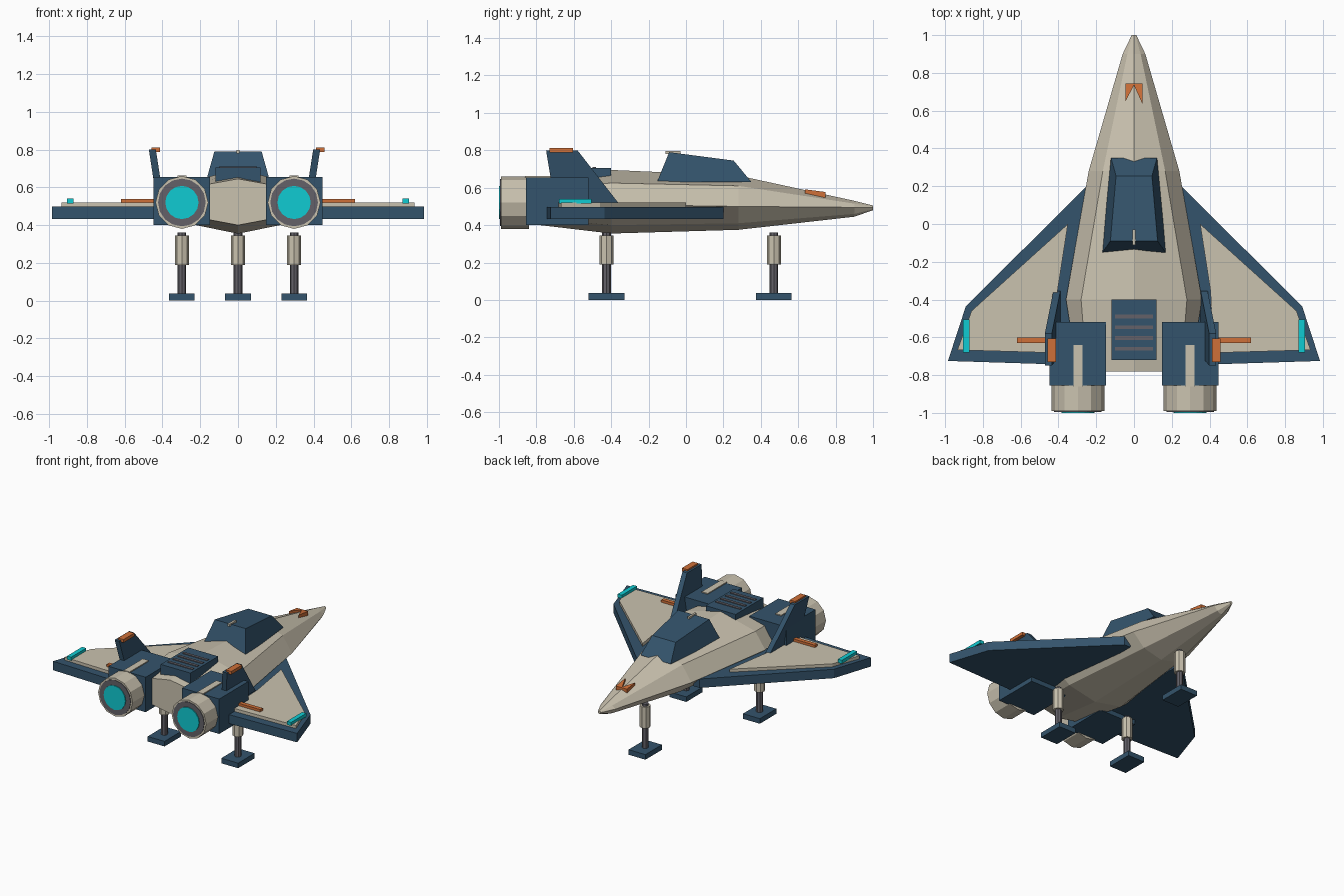
import bpy, bmesh, math
from mathutils import Vector, Matrix

old = bpy.data.objects.get("Cube")
if old:
    bpy.data.objects.remove(old, do_unlink=True)


def material(name, rgb):
    m = bpy.data.materials.new(name)
    m.use_nodes = True
    m.diffuse_color = (*rgb, 1)
    m.node_tree.nodes["Principled BSDF"].inputs["Base Color"].default_value = (*rgb, 1)
    return m


CREAM = material("cream hull", (0.59, 0.54, 0.43))
NAVY = material("navy panel", (0.034, 0.088, 0.15))
TEAL = material("teal glow", (0.005, 0.60, 0.65))
ORANGE = material("orange marking", (0.62, 0.16, 0.04))
GREY = material("dark grey metal", (0.125, 0.12, 0.14))


def finish(name, bm, mat):
    bmesh.ops.recalc_face_normals(bm, faces=bm.faces)
    me = bpy.data.meshes.new(name)
    bm.to_mesh(me)
    bm.free()
    me.materials.append(mat)
    ob = bpy.data.objects.new(name, me)
    bpy.context.collection.objects.link(ob)
    return ob


def loft(name, rings, mat):
    """Skin a list of equal-length point rings and cap both ends."""
    bm = bmesh.new()
    rows = [[bm.verts.new(p) for p in ring] for ring in rings]
    n = len(rows[0])
    for a, b in zip(rows, rows[1:]):
        for i in range(n):
            j = (i + 1) % n
            bm.faces.new((a[i], a[j], b[j], b[i]))
    bm.faces.new(rows[0])
    bm.faces.new(rows[-1])
    return finish(name, bm, mat)


def box(name, x, y, z, mat):
    corners = [(x[0], y[0]), (x[1], y[0]), (x[1], y[1]), (x[0], y[1])]
    return slab(name, corners, z, mat)


def slab(name, outline, z, mat):
    return loft(name, [[(px, py, h) for px, py in outline] for h in z], mat)


def tube(name, centre, radius, length, mat, sides=12, axis="Z"):
    bm = bmesh.new()
    bmesh.ops.create_cone(bm, cap_ends=True, segments=sides, radius1=radius,
                          radius2=radius, depth=length)
    turn = Matrix.Rotation(math.pi / 2, 4, "X") if axis == "Y" else Matrix()
    bm.transform(Matrix.Translation(centre) @ turn)
    return finish(name, bm, mat)


# Fuselage: y, half width, mid z, shoulder half width, shoulder z, top, chine z, bottom
stations = [
    (-0.78, 0.30, 0.51, 0.25, 0.60, 0.645, 0.435, 0.40),
    (-0.40, 0.36, 0.51, 0.28, 0.625, 0.695, 0.40, 0.355),
    (0.28, 0.24, 0.50, 0.165, 0.61, 0.665, 0.41, 0.375),
    (0.90, 0.06, 0.495, 0.035, 0.515, 0.53, 0.46, 0.445),
    (1.00, 0.012, 0.495, 0.008, 0.50, 0.505, 0.485, 0.48),
]
rings = []
for y, w, zm, s, zs, top, zl, bottom in stations:
    half = [(s, zs), (w, zm), (0.62 * w, zl)]
    ring = [(0, top)] + half + [(0, bottom)] + [(-a, b) for a, b in reversed(half)]
    rings.append([(a, y, b) for a, b in ring])
loft("fuselage", rings, CREAM)

# Canopy with its aerial
loft("canopy", [
    [(-0.17, -0.155, 0.63), (0.17, -0.155, 0.63), (0.122, 0.35, 0.63), (-0.122, 0.35, 0.63)],
    [(-0.125, -0.09, 0.79), (0.125, -0.09, 0.79), (0.095, 0.255, 0.745), (-0.095, 0.255, 0.745)],
], NAVY)
box("canopy_aerial", (-0.008, 0.008), (-0.11, -0.03), (0.78, 0.797), CREAM)

# Nose marking
tail = [(-0.045, 0.65), (-0.045, 0.745), (0.045, 0.745), (0.045, 0.635), (0, 0.735)]
loft("nose_marking", [[(x, y, base + 0.13 * (0.7 - y)) for x, y in tail]
                      for base in (0.55, 0.583)], ORANGE)

# Rear vent block with louvres
box("vent_block", (-0.12, 0.12), (-0.72, -0.40), (0.60, 0.705), NAVY)
for i in range(4):
    y = -0.49 - 0.057 * i
    box(f"vent_louvre_{i + 1}", (-0.1, 0.1), (y - 0.01, y + 0.01), (0.70, 0.710), GREY)


def leg(name, x, y):
    box(name + "_foot", (x - 0.068, x + 0.068), (y - 0.095, y + 0.095), (0, 0.037), NAVY)
    tube(name + "_strut", (x, y, 0.195), 0.023, 0.33, GREY, 8)
    tube(name + "_sleeve", (x, y, 0.267), 0.037, 0.154, CREAM, 8)


leg("nose_leg", 0, 0.47)

WING = [(0.2, 0.2), (0.25, 0.2), (0.89, -0.435), (0.985, -0.725), (0.45, -0.742), (0.2, -0.742)]
PANEL = [(0.35, 0), (0.86, -0.46), (0.935, -0.667), (0.42, -0.682), (0.405, -0.355)]
FIN = [(-0.355, 0.51), (-0.58, 0.80), (-0.748, 0.80), (-0.70, 0.51)]

for side, s in (("left", 1), ("right", -1)):
    # Wing, raised skin and markings
    slab(side + "_wing", [(s * x, y) for x, y in WING], (0.433, 0.498), NAVY)
    slab(side + "_wing_skin", [(s * x, y) for x, y in PANEL], (0.49, 0.52), CREAM)
    box(side + "_wing_light", (s * 0.872, s * 0.905), (-0.68, -0.505), (0.515, 0.54), TEAL)
    box(side + "_wing_stripe", (s * 0.42, s * 0.62), (-0.63, -0.60), (0.515, 0.538), ORANGE)

    # Engine housing and nozzle
    cx = s * 0.297
    box(side + "_engine_housing", (cx - 0.15, cx + 0.15), (-0.855, -0.52), (0.40, 0.655), NAVY)
    box(side + "_engine_strip", (cx - 0.024, cx + 0.024), (-0.86, -0.64), (0.65, 0.662), CREAM)
    tube(side + "_nozzle", (cx, -0.915, 0.52), 0.14, 0.15, CREAM, 12, "Y")
    tube(side + "_nozzle_ring", (cx, -0.95, 0.52), 0.126, 0.088, GREY, 16, "Y")
    tube(side + "_nozzle_glow", (cx, -0.96, 0.52), 0.088, 0.08, TEAL, 16, "Y")

    # Canted tail fin, both thickened towards the right
    lean = [(s * (0.39 + 0.155 * (z - 0.51)), y, z) for y, z in FIN]
    loft(side + "_fin", [lean, [(x - 0.037, y, z) for x, y, z in lean]], NAVY)
    box(side + "_fin_cap", (s * 0.413, s * 0.457), (-0.73, -0.605), (0.788, 0.811), ORANGE)

    leg(side + "_rear_leg", s * 0.297, -0.425)
